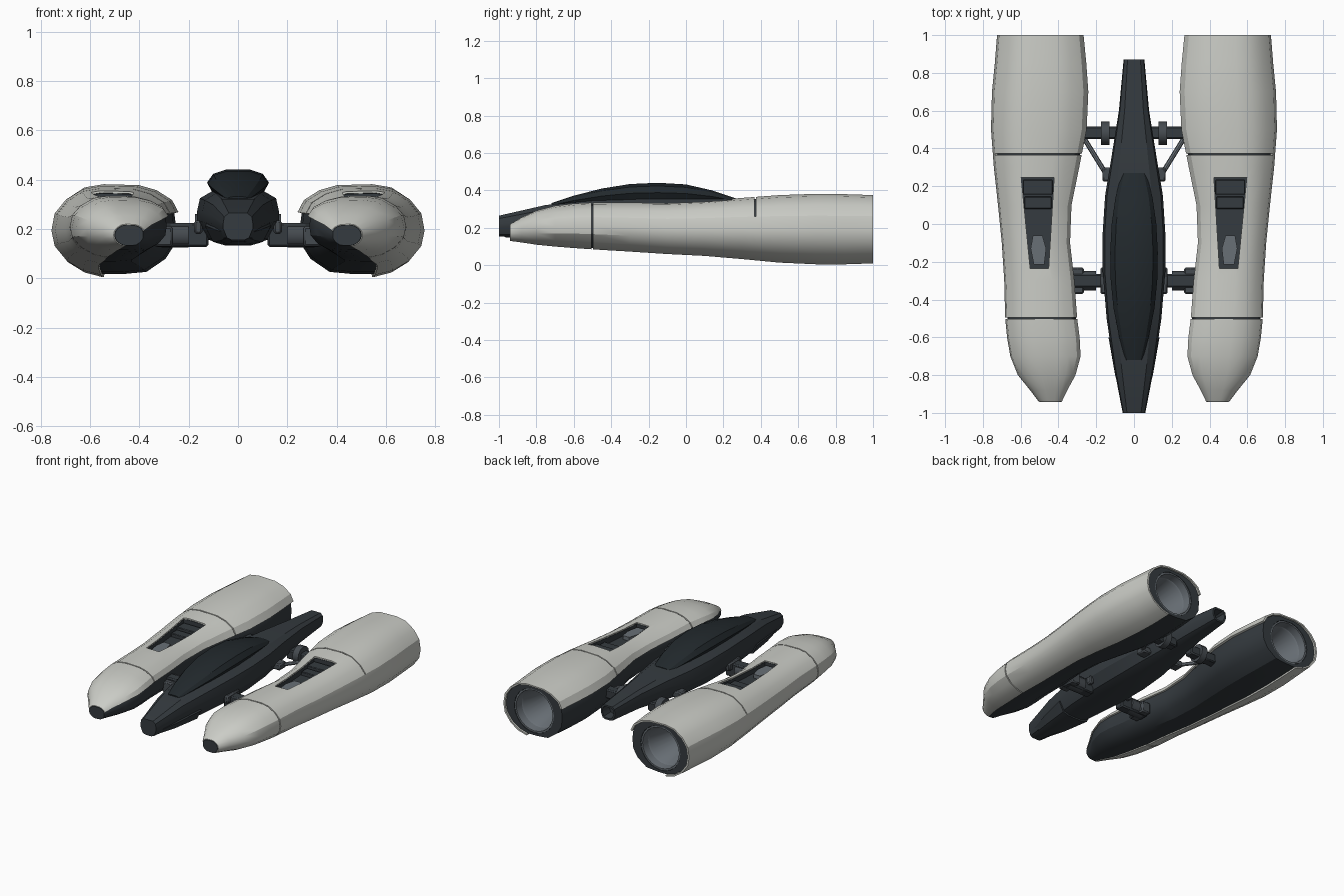
import bpy, bmesh, math
from mathutils import Vector

if "Cube" in bpy.data.objects:
    bpy.data.objects.remove(bpy.data.objects["Cube"])


def material(name, r, g, b):
    m = bpy.data.materials.new(name)
    m.diffuse_color = (r, g, b, 1)
    m.use_nodes = True
    m.node_tree.nodes["Principled BSDF"].inputs["Base Color"].default_value = m.diffuse_color
    return m


LIGHT = material("pale_shell", 0.60, 0.61, 0.57)
DARK = material("dark_hull", 0.035, 0.043, 0.05)
GLASS = material("dark_glass", 0.016, 0.022, 0.026)
GREY = material("metal_grey", 0.14, 0.16, 0.18)
MID = material("mid_grey", 0.06, 0.07, 0.08)


def finish(ob, mirror=True, angle=28, cutter=None):
    bpy.ops.object.select_all(action='DESELECT')
    bpy.context.view_layer.objects.active = ob
    ob.select_set(True)
    if cutter:
        mod = ob.modifiers.new("recess", 'BOOLEAN')
        mod.operation, mod.solver, mod.object = 'DIFFERENCE', 'EXACT', cutter
        bpy.ops.object.modifier_apply(modifier=mod.name)
    bpy.ops.object.shade_smooth_by_angle(angle=math.radians(angle))
    if mirror:
        ob.modifiers.new("mirror", 'MIRROR')
    return ob


def loft(name, rings, mat, mirror=True, angle=28, cutter=None):
    """Closed solid through rings that share a point count."""
    bm = bmesh.new()
    rows = [[bm.verts.new(p) for p in ring] for ring in rings]
    n = len(rows[0])
    for a, b in zip(rows, rows[1:]):
        for i in range(n):
            j = (i + 1) % n
            bm.faces.new((a[i], a[j], b[j], b[i]))
    bm.faces.new(rows[0])
    bm.faces.new(rows[-1])
    bmesh.ops.recalc_face_normals(bm, faces=bm.faces[:])
    me = bpy.data.meshes.new(name)
    bm.to_mesh(me)
    bm.free()
    me.materials.append(mat)
    ob = bpy.data.objects.new(name, me)
    bpy.context.collection.objects.link(ob)
    return finish(ob, mirror, angle, cutter)


def box(name, x, y, z, mat, bevel=0.008):
    ring = lambda yy: [(x[0], yy, z[0]), (x[1], yy, z[0]), (x[1], yy, z[1]), (x[0], yy, z[1])]
    ob = loft(name, [ring(y[0]), ring(y[1])], mat)
    b = ob.modifiers.new("bevel", 'BEVEL')
    b.width, b.segments = bevel, 1
    return ob


def rod(name, a, b, r, mat, sides=10):
    a, b = Vector(a), Vector(b)
    q = (b - a).to_track_quat('Z', 'Y')
    circle = [q @ Vector((r * math.cos(t), r * math.sin(t), 0))
              for t in (2 * math.pi * k / sides for k in range(sides))]
    return loft(name, [[a + c for c in circle], [b + c for c in circle]], mat, angle=40)


# engine pod: y, inner x, outer x, bottom z, top z
POD = [(-.94, .38, .505, .13, .22), (-.88, .35, .55, .122, .255), (-.8, .305, .615, .11, .292),
       (-.7, .277, .655, .10, .318), (-.6, .282, .672, .092, .33), (-.5, .295, .682, .085, .335),
       (-.3, .31, .687, .073, .335), (-.1, .333, .70, .06, .333), (.1, .325, .72, .05, .343),
       (.3, .283, .742, .033, .36), (.5, .243, .757, .014, .375), (.7, .234, .752, .005, .382),
       (.85, .245, .737, .005, .38), (1, .26, .725, .01, .375)]
SHELL = [(-.97, .4), (-.87, .66), (-.63, .87), (-.35, .98), (.2, 1), (.5, .93), (.78, .68),
         (.95, .38), (1, 0), (.95, -.35), (.76, -.68), (.5, -.9), (.22, -1)]
UNDER = [(-.1, -1), (-.5, -.95), (-.82, -.65), (-.97, -.33), (-1, .05)]


def station(y):
    for a, b in zip(POD, POD[1:]):
        if y <= b[0]:
            t = (y - a[0]) / (b[0] - a[0])
            return [p + (q - p) * t for p, q in zip(a, b)]
    return POD[-1]


def pod_ring(y, profile, s=1.0):
    _, xi, xo, zb, zt = station(y)
    return [((xi + xo) / 2 + u * s * (xo - xi) / 2, y, (zb + zt) / 2 + v * s * (zt - zb) / 2)
            for u, v in profile]


def stations(y0, y1):
    return [y0] + [p[0] for p in POD if y0 + .01 < p[0] < y1 - .01] + [y1]


# cutter for the recess on top of each pod
cut_plan = [(.452, -.235), (.55, -.235), (.597, .245), (.423, .245)]
cutter = loft("recess_cutter", [[(x, y, z) for x, y in cut_plan] for z in (.285, .5)], DARK, False)
cutter.hide_render = True

# pale pod panels: nose, lower outer side, upper middle, upper rear
for name, y0, y1, i0, i1, cut in (("nose_shell", -.94, -.504, 0, 13, None),
                                  ("side_shell", -.496, 1, 7, 13, None),
                                  ("upper_shell", -.496, .366, 0, 8, cutter),
                                  ("rear_shell", .374, 1, 0, 8, None)):
    prof = SHELL[i0:i1]
    rings = [pod_ring(y, prof) + pod_ring(y, prof, .945)[::-1] for y in stations(y0, y1)]
    loft(name, rings, LIGHT, cutter=cut)

# dark pod hull with engine bore
FULL = SHELL + UNDER
PC = (.493, .192)


def bore(y, r):
    out = []
    for u, v in FULL:
        a = math.atan2(v, u)
        out.append((PC[0] + r * math.cos(a), y, PC[1] + r * math.sin(a)))
    return out


hull = [pod_ring(y, FULL, .935) for y in stations(-.942, .988)]
loft("pod_hull", hull + [bore(.988, .155), bore(.6, .125)], DARK, cutter=cutter)


def circle(y, r, n=24, cx=PC[0], cz=PC[1]):
    return [(cx + r * math.cos(2 * math.pi * k / n), y, cz + r * math.sin(2 * math.pi * k / n))
            for k in range(n)]


# exhaust nozzle liner
loft("exhaust_nozzle", [circle(.62, .12), circle(.75, .14), circle(.985, .153), circle(.985, .142),
                        circle(.93, .137), circle(.92, .13), circle(.66, .085)], GREY)

# recess details: two steps and a hatch
box("recess_step", (.43, .588), (.155, .235), (.28, .322), DARK, .004)
box("recess_step_low", (.436, .58), (.08, .145), (.28, .31), DARK, .004)
hatch = [(.475, -.215), (.53, -.215), (.547, -.13), (.535, -.06), (.485, -.06), (.465, -.13)]
loft("recess_hatch", [[(x, y, .28) for x, y in hatch], [(x, y, .312) for x, y in hatch]], GREY)


def body_ring(y, w, z0, z1, half):
    pts = half + [(-u, v) for u, v in reversed(half)]
    return [(u * w, y, z0 + v * (z1 - z0)) for u, v in pts]


# central fuselage
HALF = [(.62, 1), (.93, .86), (1, .62), (1, .42), (.74, .08), (.4, 0)]
BODY = [(-1, .06, .155, .265), (-.75, .108, .148, .322), (-.5, .145, .145, .345),
        (-.25, .166, .14, .355), (-.05, .166, .14, .355), (.15, .153, .15, .355),
        (.35, .12, .17, .35), (.6, .08, .2, .335), (.87, .055, .215, .315)]
rings = [body_ring(*s, HALF) for s in BODY]
rings += [body_ring(.87, .042, .227, .303, HALF), body_ring(.8, .036, .233, .297, HALF)]
loft("fuselage", rings, DARK, False)

# canopy
CAN = [(-.72, .045, .31, .332), (-.6, .078, .32, .372), (-.45, .108, .33, .41),
       (-.3, .123, .335, .434), (-.15, .126, .335, .441), (0, .118, .335, .432),
       (.14, .098, .335, .4), (.27, .066, .33, .356)]
loft("canopy", [body_ring(*s, [(.4, 1), (.8, .84), (1, .5), (.76, 0)]) for s in CAN], GLASS, False)

# chin guard under the nose
rings = []
for y, w, zt, zb in ((-.97, .055, .185, .15), (-.8, .1, .2, .138), (-.6, .135, .215, .134)):
    outer = [(-w, y, zt), (-.75 * w, y, zb + .014), (-.4 * w, y, zb), (.4 * w, y, zb),
             (.75 * w, y, zb + .014), (w, y, zt)]
    rings.append(outer + [(x * .93, y, z + .01) for x, y, z in reversed(outer)])
loft("chin_guard", rings, DARK, False)

# front pylons
box("front_pylon", (.12, .34), (-.335, -.265), (.128, .225), DARK)
box("front_pylon_mount", (.265, .335), (-.37, -.23), (.13, .21), MID)
box("front_pylon_root", (.145, .178), (-.37, -.23), (.18, .235), MID)
rod("front_pylon_pin", (.2, -.3, .175), (.31, -.3, .175), .052, MID)

# rear pylons with pivot drum and brace
box("rear_pylon", (.06, .3), (.45, .515), (.16, .225), DARK)
rod("rear_pivot", (.13, .48, .2), (.175, .48, .2), .062, MID, 12)
box("brace_foot", (.1, .168), (.225, .3), (.185, .23), MID)
rod("brace_strut", (.145, .26, .21), (.262, .45, .2), .013, GREY, 8)
